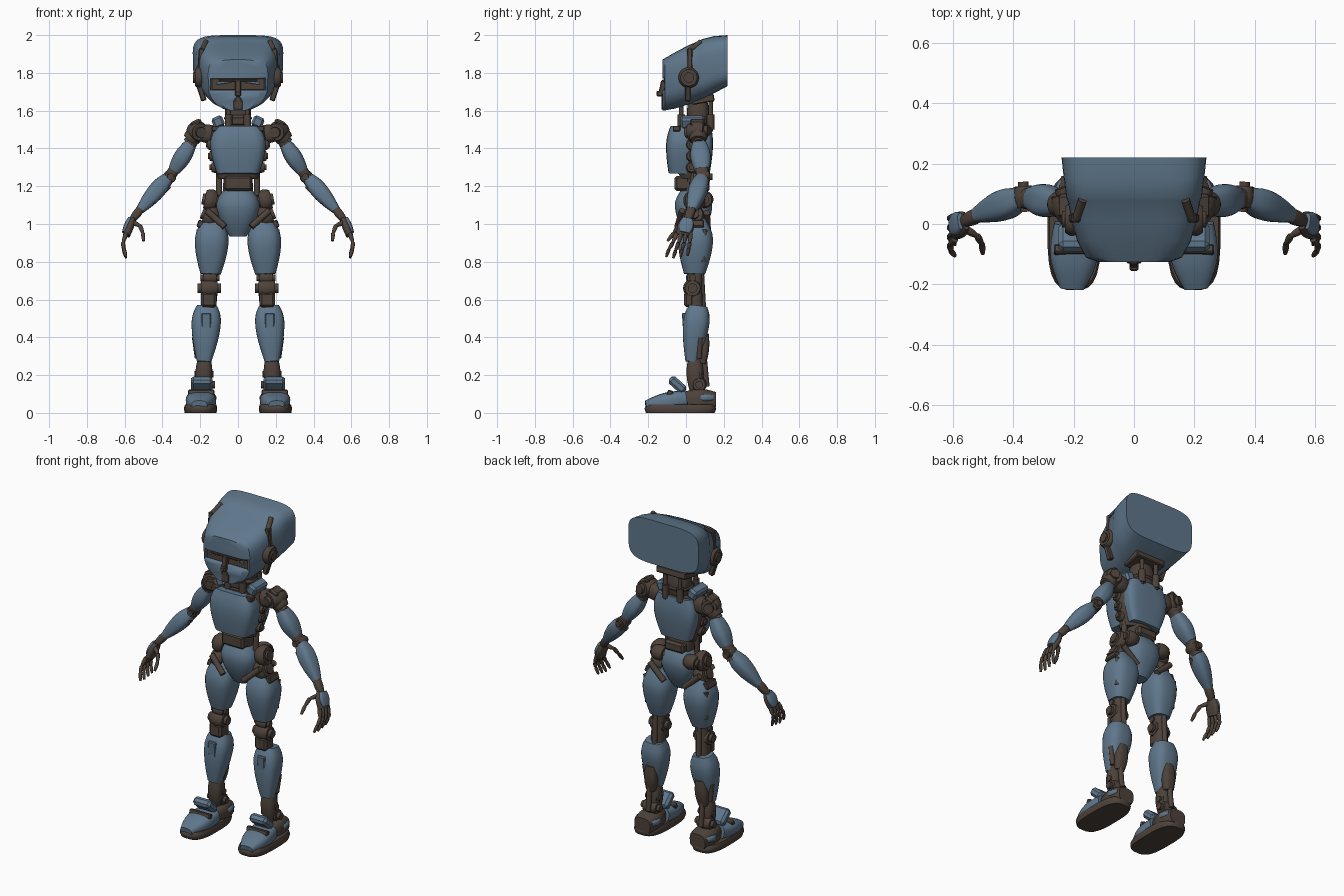
import bpy, bmesh, math
from mathutils import Vector, Euler

default_cube = bpy.data.objects.get("Cube")
if default_cube:
    bpy.data.objects.remove(default_cube)


def material(name, red, green, blue):
    mat = bpy.data.materials.new(name)
    mat.use_nodes = True
    mat.diffuse_color = (red, green, blue, 1)
    shader = mat.node_tree.nodes["Principled BSDF"]
    shader.inputs["Base Color"].default_value = mat.diffuse_color
    return mat


BLUE = material("steel blue", .115, .185, .26)
BROWN = material("dark brown metal", .075, .055, .043)


def finish(name, bm, color, mirror):
    bmesh.ops.recalc_face_normals(bm, faces=bm.faces)
    mesh = bpy.data.meshes.new(name)
    bm.to_mesh(mesh)
    bm.free()
    mesh.materials.append(color)
    mesh.shade_smooth()
    mesh.set_sharp_from_angle(angle=math.radians(32))
    part = bpy.data.objects.new(name, mesh)
    bpy.context.collection.objects.link(part)
    if mirror:
        part.modifiers.new("Mirror", "MIRROR").use_mirror_merge = False
    return part


def signed_power(value, power):
    return math.copysign(abs(value) ** power, value)


def skin(name, rings, color, square, mirror, sides=24):
    """Skin superellipse rings given as (centre, side axis, up axis, lower taper)."""
    bm = bmesh.new()
    loops = []
    for centre, side, up, taper in rings:
        loop = []
        for i in range(sides):
            angle = math.tau * (i + .5) / sides
            x = signed_power(math.cos(angle), 2 / square)
            y = signed_power(math.sin(angle), 2 / square)
            x *= 1 - taper * max(0, -y) ** 2
            loop.append(bm.verts.new(centre + side * x + up * y))
        loops.append(loop)
    for low, high in zip(loops, loops[1:]):
        for i in range(sides):
            bm.faces.new((low[i - 1], low[i], high[i], high[i - 1]))
    bm.faces.new(loops[0])
    bm.faces.new(loops[-1])
    return finish(name, bm, color, mirror)


def limb(name, start, end, width, depth, color=BROWN, first=.7, last=.7, peak=.5,
         square=2.6, mirror=True, steps=8):
    """Barrel between two points: full size at peak, easing to the end ratios."""
    start, end = Vector(start), Vector(end)
    axis = (end - start).normalized()
    guide = Vector((0, 0, 1)) if abs(axis.y) > .9 else Vector((0, 1, 0))
    up = (guide - axis * guide.dot(axis)).normalized()
    side = up.cross(axis)
    rings = []
    for i in range(steps + 1):
        t = i / steps
        ratio, away = (first, 1 - t / peak) if t < peak else (last, (t - peak) / (1 - peak))
        size = ratio + (1 - ratio) * math.cos(away * math.pi / 2)
        rings.append((start.lerp(end, t), side * width * size, up * depth * size, 0))
    return skin(name, rings, color, square, mirror)


def rod(name, start, end, radius, mirror=True):
    return limb(name, start, end, radius, radius, first=1, last=1, square=2, mirror=mirror, steps=2)


def joint(name, centre, axis, radius, length):
    """Wheel with a hub showing on both sides."""
    centre, half = Vector(centre), Vector(axis).normalized() * length / 2
    limb(name, centre - half * .7, centre + half * .7, radius, radius, first=.8, last=.8, square=2)
    rod(name + "_hub", centre - half, centre + half, radius / 2)


def box(name, centre, size, color=BROWN, turn=(0, 0, 0), mirror=False, bevel=.005):
    bm = bmesh.new()
    bmesh.ops.create_cube(bm, size=1)
    bmesh.ops.scale(bm, vec=size, verts=bm.verts)
    bmesh.ops.bevel(bm, geom=bm.edges[:], offset=bevel, segments=1, affect="EDGES")
    rotation = Euler([math.radians(angle) for angle in turn]).to_matrix()
    bmesh.ops.rotate(bm, cent=(0, 0, 0), matrix=rotation, verts=bm.verts)
    bmesh.ops.translate(bm, vec=centre, verts=bm.verts)
    return finish(name, bm, color, mirror)


# Head: a shell swept from the narrow face to the wide back, with a raised rear hood
def head_ring(t):
    hood = .008 if t > .6 else 0
    width = .12 + .12 * t ** .35 + hood * (1 - t)
    top = 1.87 + .13 * math.sin(t * math.pi / 2) + hood * (1 - t)
    bottom = 1.6 + .13 * t ** 1.5
    centre = Vector((0, .345 * t - .125, (top + bottom) / 2))
    return centre, Vector((width, 0, 0)), Vector((0, 0, (top - bottom) / 2)), .4 - .35 * t


head = skin("head_shell", [head_ring(t) for t in (0, .04, .2, .4, .59, .61, .8, 1)],
            BLUE, square=4.5, mirror=False, sides=40)

# Eye slot cut into the face, with a dark visor behind it
cutter = box("eye_slot_cutter", (0, -.145, 1.74), (.29, .1, .06), bevel=.001)
cutter.hide_render = True
slot = head.modifiers.new("Eye slot", "BOOLEAN")
slot.operation, slot.object, slot.solver = "DIFFERENCE", cutter, "EXACT"
bpy.context.view_layer.objects.active = head
bpy.ops.object.modifier_apply(modifier=slot.name)
bpy.data.objects.remove(cutter)
box("visor", (0, -.095, 1.74), (.28, .02, .06), bevel=.002)
box("brow_bar", (0, -.115, 1.76), (.2, .02, .01), bevel=.002)
box("eyelid", (.075, -.105, 1.75), (.08, .01, .014), BLUE, turn=(0, 8, 0), mirror=True, bevel=.002)
box("nose_bridge", (0, -.125, 1.72), (.03, .03, .08), turn=(-12, 0, 0))
box("nose_tip", (0, -.14, 1.69), (.03, .03, .03))
box("mouth_vent", (0, -.125, 1.63), (.05, .01, .05), bevel=.003)
box("mouth_vent_top", (0, -.125, 1.66), (.03, .01, .03), turn=(0, 45, 0), bevel=.003)

# Ears and the strips running up from them
joint("ear_disc", (.205, .015, 1.775), (1, 0, 0), radius=.055, length=.065)
box("ear_stem", (.195, .01, 1.7), (.03, .03, .1), turn=(0, 18, 0), mirror=True)
box("ear_strip", (.197, .02, 1.86), (.03, .03, .14), turn=(0, -4, 0), mirror=True)
rod("ear_strip_upper", (.19, .02, 1.92), (.17, .08, 1.965), radius=.014)

# Neck
limb("neck", (0, .07, 1.49), (0, .06, 1.68), width=.07, depth=.06, mirror=False)
limb("neck_collar", (0, .06, 1.54), (0, .06, 1.58), width=.075, depth=.07, mirror=False)
box("skull_base", (0, .09, 1.66), (.2, .12, .04), turn=(10, 0, 0))
box("neck_guard", (0, 0, 1.545), (.11, .05, .04))
for place, y in (("front", -.025), ("rear", .13)):
    rod(f"{place}_neck_piston", (.05, y, 1.49), (.05, y, 1.67), radius=.012)
    rod(f"{place}_neck_sleeve", (.05, y, 1.5), (.05, y, 1.58), radius=.02)

# Torso: dark core between front and back shells
limb("torso_core", (0, .03, 1.24), (0, .04, 1.52), width=.15, depth=.09, peak=.7, last=.9, mirror=False)
limb("chest_plate", (0, -.025, 1.265), (0, -.01, 1.515), width=.147, depth=.09, color=BLUE,
     first=.75, last=.8, peak=.65, square=4, mirror=False)
limb("back_plate", (0, .085, 1.255), (0, .09, 1.515), width=.14, depth=.055, color=BLUE,
     first=.7, last=.8, peak=.65, square=4, mirror=False)
box("collar_plate", (.105, .035, 1.54), (.06, .13, .06), BLUE, turn=(0, 24, 0), mirror=True, bevel=.012)
box("collar_clip", (.115, -.05, 1.505), (.05, .04, .03), mirror=True)
for level in range(3):
    joint(f"rib_joint_{level}", (.12 + level * .01, .03, 1.3 + level * .06), (1, 0, 0), radius=.03, length=.06)

# Waist, pelvis and hips
limb("waist", (0, .04, 1.1), (0, .04, 1.27), width=.08, depth=.07, first=1, last=.9, mirror=False)
box("waist_block", (0, -.02, 1.215), (.15, .08, .08), bevel=.012)
box("waist_back_block", (0, .095, 1.2), (.13, .06, .06), bevel=.012)
rod("waist_piston", (.1, .03, 1.15), (.1, .04, 1.28), radius=.016)
limb("pelvis", (0, .04, .935), (0, .04, 1.175), width=.115, depth=.1, color=BLUE,
     first=.4, peak=.7, mirror=False)
joint("hip_motor", (.145, .045, 1.125), (1, 0, .2), radius=.06, length=.09)
joint("hip_rear_motor", (.11, .1, 1.13), (1, 0, 0), radius=.045, length=.1)
joint("hip_joint", (.145, .04, 1.04), (1, 0, .4), radius=.06, length=.1)
rod("hip_front_strut", (.165, -.02, 1.07), (.07, -.045, .985), radius=.017)
rod("hip_rear_strut", (.17, .11, 1.06), (.07, .115, .97), radius=.017)

# Thighs
limb("thigh", (.145, .045, .735), (.135, .055, 1.03), width=.09, depth=.093, color=BLUE,
     first=.6, last=.5, peak=.62, square=2.8)
rod("thigh_seam", (.2, .09, .8), (.205, .1, .97), radius=.014)
box("thigh_clip", (.2, .05, 1), (.03, .09, .04), turn=(0, -20, 0), mirror=True)

# Knees
limb("knee_link", (.155, .05, .53), (.145, .045, .75), width=.04, depth=.04, first=1, last=1)
joint("knee_joint", (.152, .035, .66), (1, 0, 0), radius=.05, length=.125)
joint("knee_upper_joint", (.148, .035, .715), (1, 0, 0), radius=.035, length=.1)
box("knee_guard", (.155, .015, .6), (.08, .05, .08), mirror=True, bevel=.012)
rod("knee_rear_rod", (.15, .09, .56), (.15, .08, .74), radius=.016)

# Shins
limb("shin", (.18, .03, .27), (.163, .065, .565), width=.078, depth=.07, color=BLUE,
     first=.48, peak=.75, square=2.8)
box("shin_front_ridge", (.168, -.005, .43), (.05, .02, .2), BLUE, turn=(4, 0, 0), mirror=True)
limb("calf_frame", (.178, .085, .26), (.168, .1, .42), width=.04, depth=.03)
rod("calf_side_strip", (.215, .07, .29), (.23, .075, .4), radius=.014)
rod("calf_piston", (.18, .11, .14), (.18, .095, .3), radius=.015)

# Ankles
limb("ankle_link", (.183, .05, .12), (.178, .045, .3), width=.045, depth=.045)
joint("ankle_joint", (.18, .055, .205), (1, 0, 0), radius=.036, length=.1)
joint("ankle_lower_joint", (.184, .07, .15), (1, 0, 0), radius=.04, length=.125)

# Feet
limb("sole", (.198, -.03, 0), (.198, -.03, .045), width=.088, depth=.19, first=.96, last=.94, square=3)
limb("toe_cap", (.205, -.213, .04), (.192, 0, .075), width=.08, depth=.05, color=BLUE,
     first=.5, last=.9, peak=.6, square=3)
limb("heel", (.19, -.01, .07), (.188, .158, .065), width=.07, depth=.06, last=.75, square=3)
limb("heel_plate", (.19, .05, .08), (.188, .145, .08), width=.075, depth=.025, color=BLUE, last=.8, square=3)
box("instep_plate", (.192, -.045, .148), (.115, .105, .05), BLUE, turn=(-42, 0, 0), mirror=True, bevel=.014)
box("instep_hinge", (.195, -.085, .105), (.14, .03, .03), turn=(-20, 0, 0), mirror=True)

# Shoulders and arms
limb("shoulder_link", (.1, .055, 1.47), (.22, .06, 1.485), width=.05, depth=.05)
joint("shoulder_joint", (.215, .06, 1.49), (.35, 1, .1), radius=.056, length=.13)
joint("shoulder_outer_joint", (.235, .065, 1.465), (1, 0, -1), radius=.048, length=.1)
box("shoulder_cap", (.222, .06, 1.535), (.06, .08, .03), turn=(0, 25, 0), mirror=True, bevel=.01)
limb("upper_arm_core", (.225, .065, 1.46), (.385, .09, 1.215), width=.03, depth=.035, first=1, last=1)
limb("upper_arm", (.25, .07, 1.425), (.338, .085, 1.285), width=.046, depth=.054, color=BLUE, square=2.8)
joint("elbow_joint", (.362, .09, 1.25), (.1, 1, 0), radius=.035, length=.1)
limb("forearm", (.372, .085, 1.245), (.518, .03, 1.075), width=.046, depth=.05, color=BLUE,
     first=.65, last=.5, peak=.35, square=2.8)
rod("forearm_strip", (.365, .06, 1.2), (.455, .025, 1.115), radius=.014)

# Hands
limb("wrist", (.5, .037, 1.1), (.562, .008, 1.02), width=.023, depth=.025)
limb("palm", (.556, .008, 1.03), (.59, -.012, .94), width=.021, depth=.044, first=.6, last=.9)
limb("hand_back_plate", (.573, .01, 1.03), (.604, -.008, .955), width=.015, depth=.038, color=BLUE)


def digit(name, knuckles, radius):
    """Tapering bones with a bead at each knuckle."""
    for number, (start, end) in enumerate(zip(knuckles, knuckles[1:])):
        limb(f"{name}_bone_{number}", start, end, radius, radius, first=.9, last=.6, peak=.3, square=2)
        radius *= .9


for finger in range(4):
    spread = .025 * finger - .05
    bend = .006 * abs(finger - 1)
    digit(f"finger_{finger}", [(.592, spread, .95), (.609, spread * 1.2 - .01, .9),
                               (.605, spread * 1.4 - .02, .86 + bend),
                               (.592, spread * 1.5 - .03, .82 + bend)], radius=.012)
digit("thumb", [(.56, -.015, 1.01), (.518, -.04, .99), (.503, -.066, .95), (.5, -.098, .91)], radius=.013)
